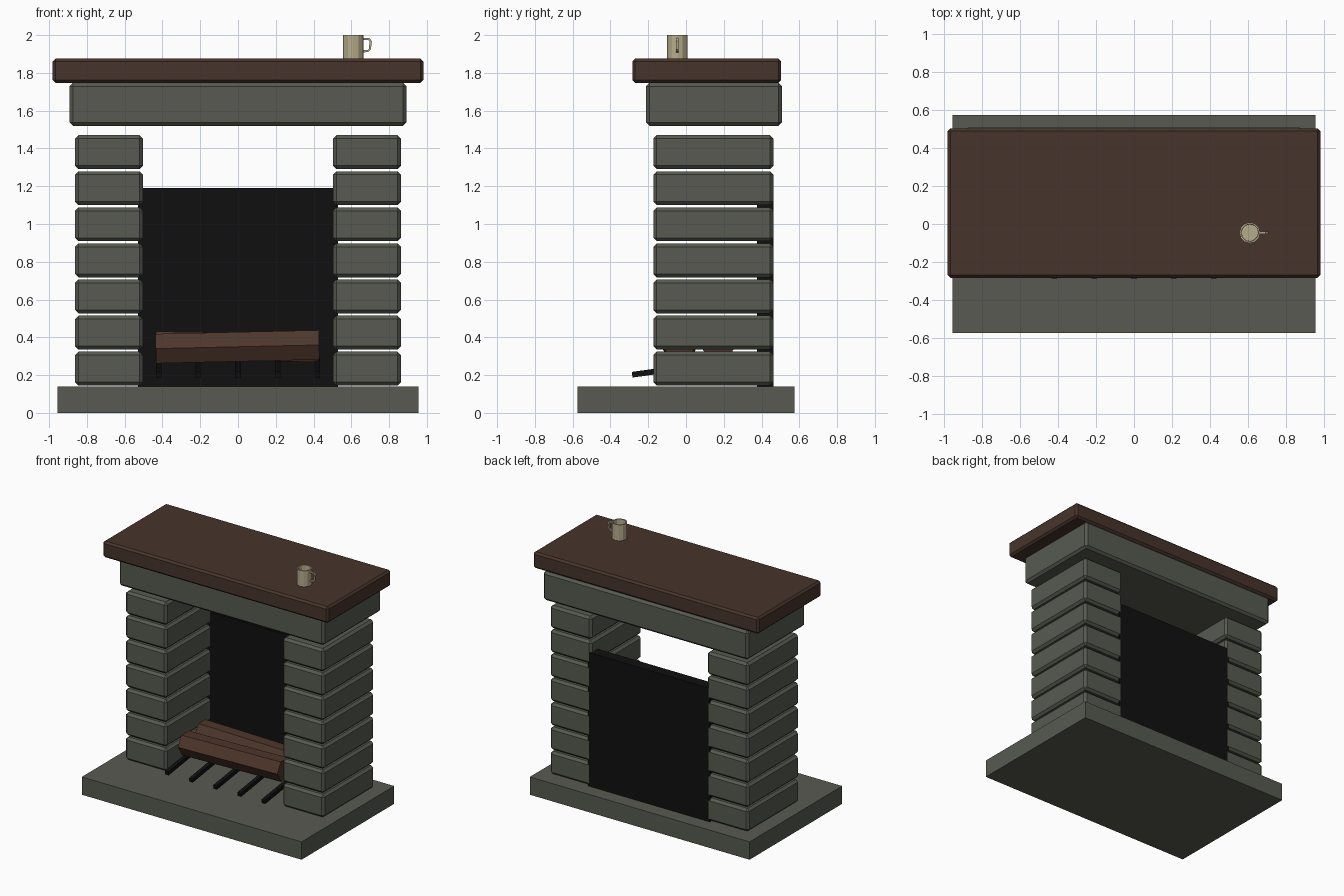
import bpy, bmesh, math
from mathutils import Matrix, Vector

if "Cube" in bpy.data.objects:
    bpy.data.objects.remove(bpy.data.objects["Cube"])


def material(name, rgb):
    m = bpy.data.materials.new(name)
    m.diffuse_color = (*rgb, 1)
    m.use_nodes = True
    m.node_tree.nodes["Principled BSDF"].inputs["Base Color"].default_value = m.diffuse_color
    return m


STONE = material("grey stone", (0.095, 0.102, 0.082))
WOOD = material("mantel wood", (0.062, 0.034, 0.024))
BARK = material("log wood", (0.075, 0.037, 0.024))
SOOT = material("soot black", (0.005, 0.005, 0.005))
CERAMIC = material("cream ceramic", (0.47, 0.41, 0.26))


def finish(name, bm, mat, bevel=0):
    bmesh.ops.recalc_face_normals(bm, faces=bm.faces)
    me = bpy.data.meshes.new(name)
    bm.to_mesh(me)
    bm.free()
    me.materials.append(mat)
    ob = bpy.data.objects.new(name, me)
    bpy.context.collection.objects.link(ob)
    if bevel:
        b = ob.modifiers.new("bevel", "BEVEL")
        b.width = bevel
        b.segments = 1
    return ob


def box(name, lo, hi, mat, bevel=0):
    lo, hi = Vector(lo), Vector(hi)
    bm = bmesh.new()
    size = Matrix.Diagonal((*(hi - lo), 1))
    bmesh.ops.create_cube(bm, size=1, matrix=Matrix.Translation((lo + hi) / 2) @ size)
    return finish(name, bm, mat, bevel)


# hearth slab and firebox back
box("hearth", (-0.955, -0.575, 0), (0.955, 0.575, 0.14), STONE)
box("firebox_back", (-0.53, 0.375, 0.14), (0.53, 0.462, 1.19), SOOT)

# stone block pillars
for side, s in (("left", -1), ("right", 1)):
    for i in range(7):
        z = 0.145 + 0.191 * i
        x0, x1 = sorted((s * 0.503, s * 0.863))
        box(f"{side}_pillar_block_{i + 1}", (x0, -0.173, z), (x1, 0.463, z + 0.179), STONE, 0.018)

# lintel and mantel shelf
box("lintel", (-0.892, -0.211, 1.52), (0.892, 0.508, 1.747), STONE, 0.018)
box("mantel", (-0.981, -0.284, 1.747), (0.981, 0.504, 1.875), WOOD, 0.015)

# grate bars, rising towards the back
for i in range(5):
    bar = box(f"grate_bar_{i + 1}", (-0.015, -0.288, -0.015), (0.015, 0.288, 0.015), SOOT)
    bar.location = (-0.42 + 0.21 * i, 0, 0.242)
    bar.rotation_euler.x = math.radians(8)

# six-sided logs
for name, y, r, tilt in (("front_log", -0.035, 0.09, -1.3), ("back_log", 0.17, 0.085, 1.0)):
    bm = bmesh.new()
    bmesh.ops.create_cone(bm, cap_ends=True, segments=6, radius1=r, radius2=r, depth=0.865,
                          matrix=Matrix.Rotation(math.radians(90), 4, "Y")
                          @ Matrix.Rotation(math.radians(30), 4, "Z"))
    # turn so that one edge points forward
    top_flat = max(v.co.z for v in bm.verts) < r * 0.95
    if not top_flat:
        bmesh.ops.rotate(bm, verts=bm.verts, matrix=Matrix.Rotation(math.radians(30), 3, "X"))
    log = finish(name, bm, BARK)
    log.location = (-0.003, y, 0.35)
    log.rotation_euler.y = math.radians(tilt)

# mug body: hollow turned profile
profile = [(0.055, 1.875), (0.055, 2.0), (0.046, 2.0), (0.044, 1.89)]
N = 12
MX, MY = 0.61, -0.046
bm = bmesh.new()
rings = [[bm.verts.new((MX + r * math.cos(2 * math.pi * k / N),
                        MY + r * math.sin(2 * math.pi * k / N), z)) for k in range(N)]
         for r, z in profile]
for a, b in zip(rings, rings[1:]):
    for k in range(N):
        j = (k + 1) % N
        bm.faces.new((a[k], a[j], b[j], b[k]))
bm.faces.new(rings[0])
bm.faces.new(rings[-1])
finish("mug_body", bm, CERAMIC)

# mug handle: square-section strip swept along a short path
path = [(0.655, 1.98), (0.692, 1.98), (0.703, 1.968), (0.698, 1.926), (0.688, 1.916), (0.655, 1.914)]
centre = Vector((0.65, 1.948))
bm = bmesh.new()
rings = []
for i, p in enumerate(path):
    p = Vector(p)
    t = Vector(path[min(i + 1, len(path) - 1)]) - Vector(path[max(i - 1, 0)])
    n = Vector((-t.y, t.x)).normalized() * 0.006
    rings.append([bm.verts.new((p.x + a * n.x, MY + b * 0.007, p.y + a * n.y))
                  for a, b in ((-1, -1), (1, -1), (1, 1), (-1, 1))])
for a, b in zip(rings, rings[1:]):
    for k in range(4):
        j = (k + 1) % 4
        bm.faces.new((a[k], a[j], b[j], b[k]))
bm.faces.new(rings[0])
bm.faces.new(rings[-1])
finish("mug_handle", bm, CERAMIC)
